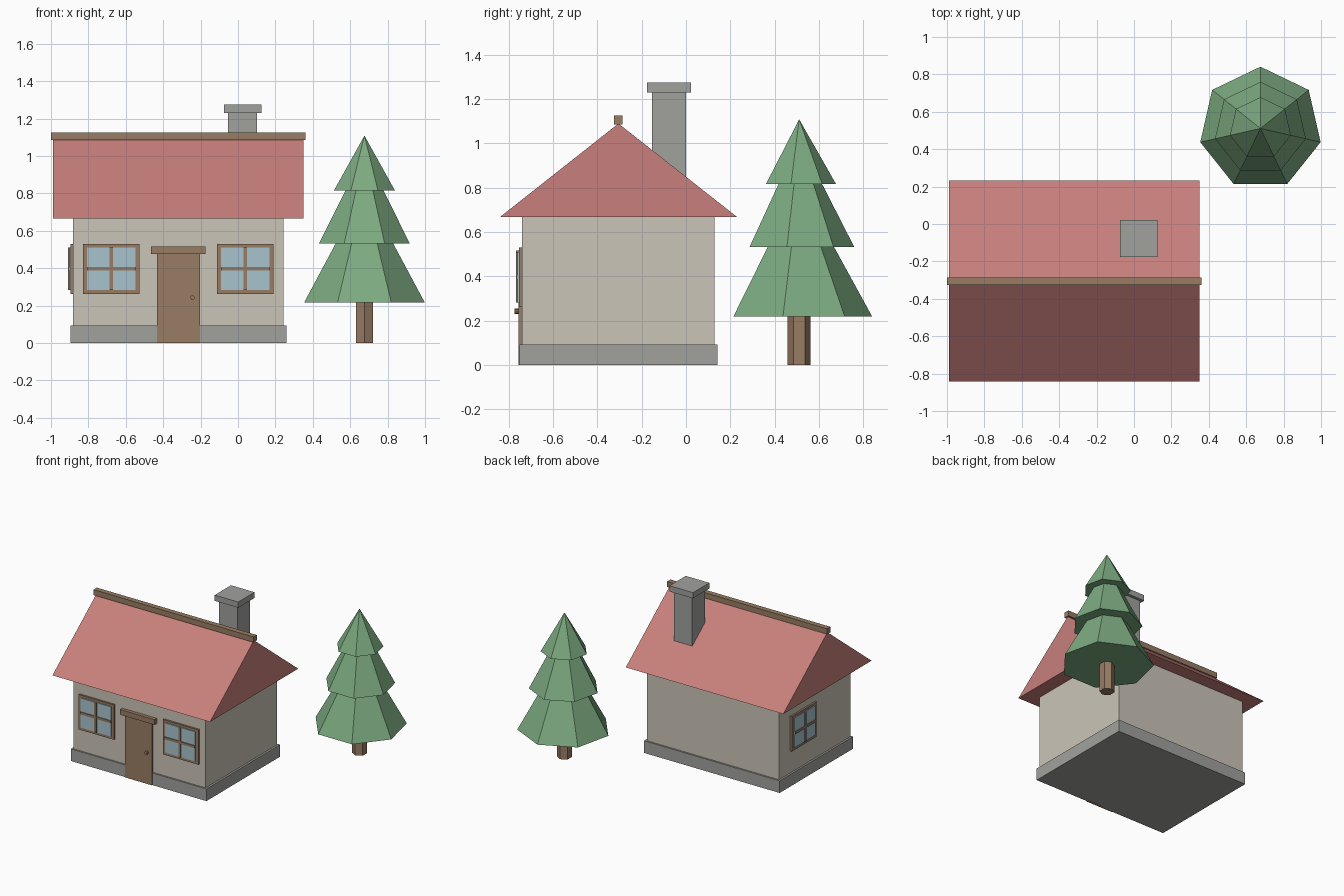
import bpy, bmesh, math
from mathutils import Matrix, Vector

if "Cube" in bpy.data.objects:
    bpy.data.objects.remove(bpy.data.objects["Cube"])


def material(name, rgb):
    def lin(c):
        c /= 255
        return c / 12.92 if c <= 0.04045 else ((c + 0.055) / 1.055) ** 2.4
    m = bpy.data.materials.new(name)
    m.diffuse_color = (*[lin(c) for c in rgb], 1)
    m.use_nodes = True
    m.node_tree.nodes["Principled BSDF"].inputs["Base Color"].default_value = m.diffuse_color
    return m


PLASTER = material("plaster", (203, 197, 184))
RED = material("roof_red", (200, 128, 124))
STONE = material("stone_grey", (161, 161, 158))
WOOD = material("wood_brown", (152, 124, 100))
GLASS = material("window_blue", (168, 196, 205))
GREEN = material("pine_green", (124, 170, 128))


def finish(name, bm, mat, matrix=None):
    bmesh.ops.recalc_face_normals(bm, faces=bm.faces)
    if matrix:
        bm.transform(matrix)
    me = bpy.data.meshes.new(name)
    bm.to_mesh(me)
    bm.free()
    me.materials.append(mat)
    ob = bpy.data.objects.new(name, me)
    bpy.context.collection.objects.link(ob)
    return ob


def box(name, xs, ys, zs, mat, matrix=None):
    bm = bmesh.new()
    bmesh.ops.create_cube(bm, size=1)
    for v in bm.verts:
        v.co = Vector([(a + b) / 2 + c * (b - a)
                       for (a, b), c in zip((xs, ys, zs), v.co)])
    return finish(name, bm, mat, matrix)


def extrude(name, profile, depth, mat, matrix=None):
    """Closed (x, y) outline pushed up along z by depth."""
    bm = bmesh.new()
    face = bm.faces.new([bm.verts.new((x, y, 0)) for x, y in profile])
    top = bmesh.ops.extrude_face_region(bm, geom=[face])["geom"]
    bmesh.ops.translate(bm, vec=(0, 0, depth),
                        verts=[g for g in top if isinstance(g, bmesh.types.BMVert)])
    return finish(name, bm, mat, matrix)


def polygon(n, r):
    return [(-r * math.sin(2 * math.pi * k / n), r * math.cos(2 * math.pi * k / n))
            for k in range(n)]


# House body
box("foundation", (-0.896, 0.258), (-0.752, 0.142), (0, 0.093), STONE)
box("walls", (-0.882, 0.243), (-0.74, 0.129), (0.05, 0.667), PLASTER)

# Solid gable roof, its triangle running along x, with a ridge beam
axes = Matrix(((0, 0, 1, -0.99), (1, 0, 0, 0), (0, 1, 0, 0), (0, 0, 0, 1)))
extrude("roof", [(-0.841, 0.667), (0.232, 0.667), (-0.305, 1.09)], 1.34, RED, axes)
box("ridge_beam", (-1.0, 0.36), (-0.326, -0.286), (1.085, 1.127), WOOD)

# Chimney
box("chimney_stack", (-0.053, 0.102), (-0.153, 0.0), (0.75, 1.232), STONE)
box("chimney_cap", (-0.075, 0.125), (-0.176, 0.022), (1.231, 1.275), STONE)

# Door
box("door", (-0.433, -0.203), (-0.757, -0.73), (0, 0.478), WOOD)
box("door_lintel", (-0.465, -0.173), (-0.768, -0.73), (0.477, 0.517), WOOD)
extrude("door_knob", polygon(8, 0.012), 0.025, WOOD,
        Matrix.Translation((-0.243, -0.75, 0.243)) @ Matrix.Rotation(math.pi / 2, 4, "X"))


# Windows: origin on the wall surface, outward is -y
def window(name, place):
    box(name + "_frame", (-0.151, 0.151), (-0.014, 0.01), (-0.134, 0.134), WOOD, place)
    box(name + "_glass", (-0.129, 0.129), (-0.02, 0), (-0.113, 0.115), GLASS, place)
    box(name + "_upright", (-0.009, 0.009), (-0.027, 0), (-0.113, 0.115), WOOD, place)
    box(name + "_crossbar", (-0.129, 0.129), (-0.0265, 0), (-0.008, 0.01), WOOD, place)


window("front_left_window", Matrix.Translation((-0.678, -0.74, 0.396)))
window("front_right_window", Matrix.Translation((0.039, -0.74, 0.396)))
window("side_window", Matrix.Translation((-0.882, -0.158, 0.396))
       @ Matrix.Rotation(-math.pi / 2, 4, "Z"))

# Pine tree: six-sided trunk and three seven-sided tiers
TREE = (0.676, 0.511)
extrude("tree_trunk", polygon(6, 0.052), 0.3, WOOD, Matrix.Translation((*TREE, 0)))
tiers = [("lower", 0.33, 0.218, 0.82), ("middle", 0.249, 0.532, 1.02),
         ("top", 0.167, 0.816, 1.109)]
for label, radius, base, tip in tiers:
    bm = bmesh.new()
    ring = [bm.verts.new((x, y, base)) for x, y in polygon(7, radius)]
    apex = bm.verts.new((0, 0, tip))
    bm.faces.new(ring)
    for a, b in zip(ring, ring[1:] + ring[:1]):
        bm.faces.new((a, b, apex))
    finish(label + "_foliage", bm, GREEN, Matrix.Translation((*TREE, 0)))
